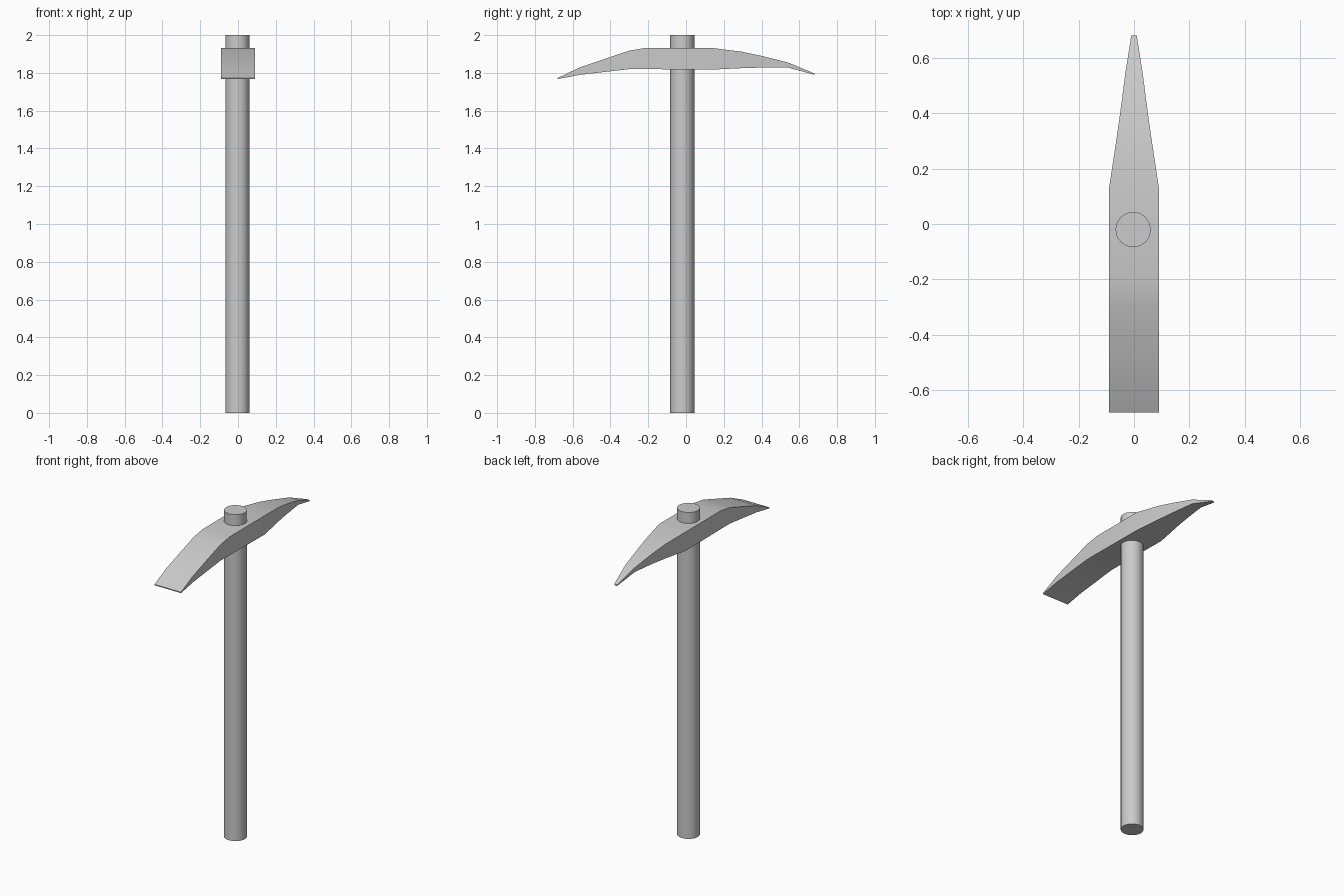
import bpy
import bmesh
import math
from mathutils import Matrix

default = bpy.data.objects.get("Cube")
if default:
    bpy.data.objects.remove(default, do_unlink=True)

grey = bpy.data.materials.new("plain_grey")
grey.use_nodes = True
colour = (0.6, 0.6, 0.6, 1)
grey.diffuse_color = colour
grey.node_tree.nodes["Principled BSDF"].inputs["Base Color"].default_value = colour


def make_object(name, bm):
    bmesh.ops.recalc_face_normals(bm, faces=bm.faces[:])
    mesh = bpy.data.meshes.new(name)
    bm.to_mesh(mesh)
    bm.free()
    mesh.materials.append(grey)
    obj = bpy.data.objects.new(name, mesh)
    bpy.context.collection.objects.link(obj)
    bpy.ops.object.select_all(action="DESELECT")
    bpy.context.view_layer.objects.active = obj
    obj.select_set(True)
    bpy.ops.object.shade_smooth_by_angle(angle=math.radians(35))
    return obj


# Handle: a straight round shaft that pokes out above the head
bm = bmesh.new()
bmesh.ops.create_cone(bm, cap_ends=True, segments=16, radius1=0.064, radius2=0.064,
                      depth=2, matrix=Matrix.Translation((-0.003, -0.02, 1)))
make_object("handle", bm)

# Head sections from chisel edge to point: y, underside, top, half width
sections = [
    (-0.68, 1.767, 1.773, 0.09),
    (-0.56, 1.79, 1.83, 0.09),
    (-0.30, 1.82, 1.918, 0.09),
    (-0.21, 1.82, 1.933, 0.09),
    (0.13, 1.817, 1.933, 0.09),
    (0.295, 1.825, 1.912, 0.065),
    (0.40, 1.828, 1.89, 0.05),
    (0.54, 1.828, 1.855, 0.032),
    (0.68, 1.79, 1.797, 0.01),
]
bm = bmesh.new()
rings = []
for y, low, high, w in sections:
    corners = [(-w, low), (w, low), (w, high), (-w, high)]
    rings.append([bm.verts.new((x, y, z)) for x, z in corners])
for a, b in zip(rings, rings[1:]):
    for i in range(4):
        j = (i + 1) % 4
        bm.faces.new((a[i], a[j], b[j], b[i]))
bm.faces.new(rings[0])
bm.faces.new(rings[-1])
make_object("pick_head", bm)
